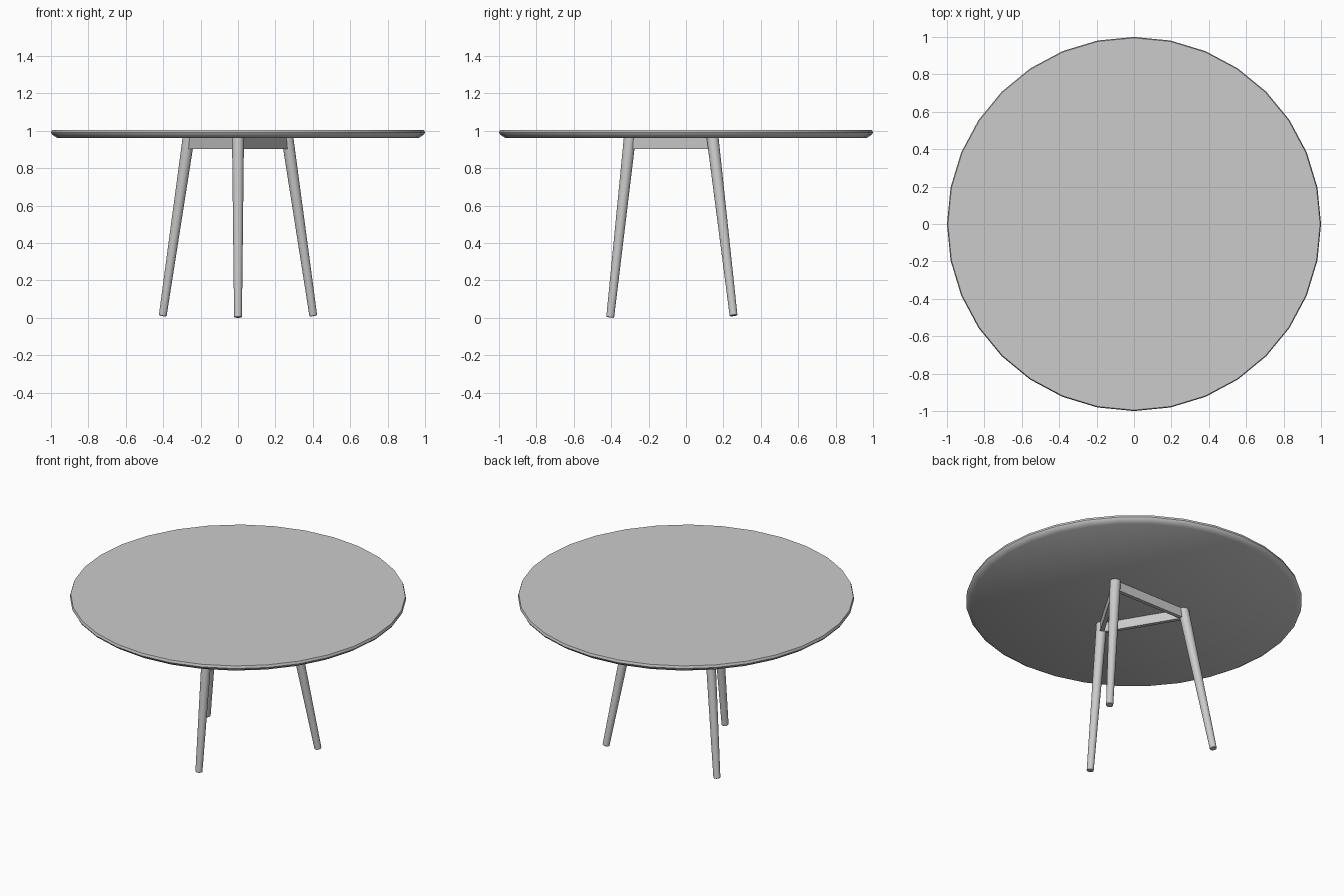
import bpy, bmesh, math
from mathutils import Vector

if "Cube" in bpy.data.objects:
    bpy.data.objects.remove(bpy.data.objects["Cube"])


def make_object(name, bm):
    bmesh.ops.recalc_face_normals(bm, faces=bm.faces)
    mesh = bpy.data.meshes.new(name)
    bm.to_mesh(mesh)
    bm.free()
    ob = bpy.data.objects.new(name, mesh)
    bpy.context.collection.objects.link(ob)
    bpy.ops.object.select_all(action='DESELECT')
    ob.select_set(True)
    bpy.context.view_layer.objects.active = ob
    bpy.ops.object.shade_smooth_by_angle(angle=math.radians(35))
    return ob


def lathe(name, profile, sides, base=Vector(), axis=Vector((0, 0, 1))):
    """Closed solid from (radius, height) rings around an axis."""
    bm = bmesh.new()
    rot = axis.to_track_quat('Z', 'Y')
    rings = []
    for r, h in profile:
        ring = []
        for i in range(sides):
            a = 2 * math.pi * i / sides
            p = Vector((r * math.cos(a), r * math.sin(a), h))
            ring.append(bm.verts.new(base + rot @ p))
        rings.append(ring)
    for lo, hi in zip(rings, rings[1:]):
        for i in range(sides):
            j = (i + 1) % sides
            bm.faces.new((lo[i], lo[j], hi[j], hi[i]))
    bm.faces.new(rings[0][::-1])
    bm.faces.new(rings[-1])
    return make_object(name, bm)


def rail(name, a, b, z0, z1, thick):
    """Upright board between two plan points."""
    d = (b - a).normalized()
    n = Vector((-d.y, d.x)) * thick / 2
    bm = bmesh.new()
    vs = [bm.verts.new((p.x, p.y, z0)) for p in (a + n, b + n, b - n, a - n)]
    face = bm.faces.new(vs)
    ext = bmesh.ops.extrude_face_region(bm, geom=[face])
    bmesh.ops.translate(bm, vec=(0, 0, z1 - z0),
                        verts=[v for v in ext['geom'] if isinstance(v, bmesh.types.BMVert)])
    return make_object(name, bm)


# Round top with undercut edge
lathe("table_top", [(0.968, 0.962), (0.995, 0.98), (1.0, 0.99), (0.995, 1.005)], 32)

# Three splayed, tapered legs: foot point, head point
TOP = 0.965
legs = {
    "front_leg": (Vector((0, -0.405, 0.005)), Vector((0, -0.30, TOP))),
    "right_leg": (Vector((0.402, 0.254, 0.014)), Vector((0.264, 0.142, TOP))),
    "left_leg": (Vector((-0.402, 0.254, 0.014)), Vector((-0.264, 0.142, TOP))),
}
for name, (foot, head) in legs.items():
    axis = head - foot
    lathe(name, [(0.018, -0.003), (0.021, 0.0), (0.032, axis.length)], 24, foot, axis.normalized())

# Rails joining the leg heads under the top
heads = {n: v[1].xy for n, v in legs.items()}
for name, a, b in (("right_rail", "front_leg", "right_leg"),
                   ("back_rail", "right_leg", "left_leg"),
                   ("left_rail", "left_leg", "front_leg")):
    rail(name, heads[a], heads[b], 0.902, 0.964, 0.024)
